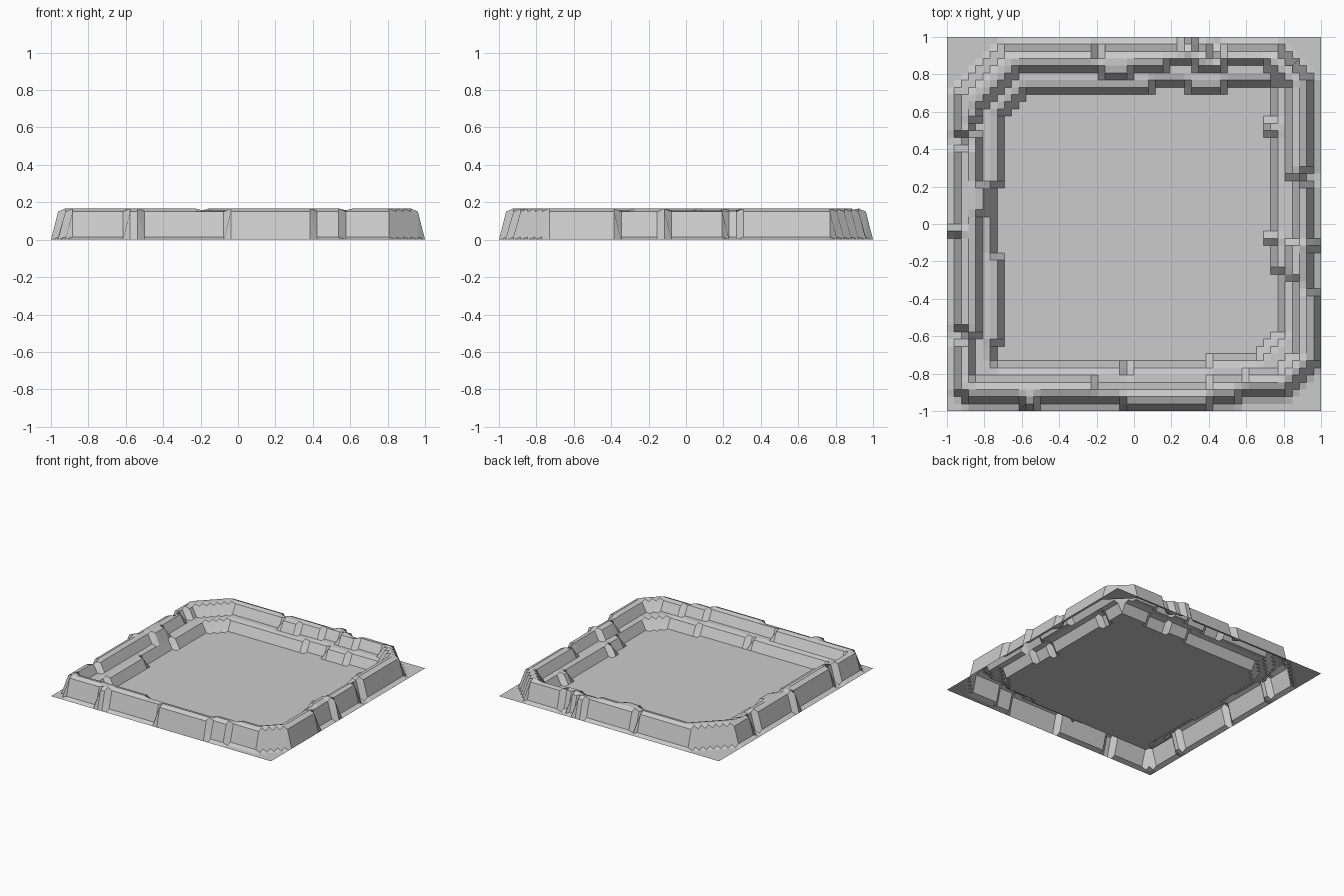
import bpy, bmesh

if "Cube" in bpy.data.objects:
    bpy.data.objects.remove(bpy.data.objects["Cube"])

N = 52                      # grid cells per side
CELL = 2.0 / N

# Rows of (start, offset in cells): where each wall line runs along a side
SIDES = {
    "front": {
        "outer": [(-1, 1), (-0.6, 0), (-0.5, 1), (-0.04, 0), (0.42, 1), (0.56, 2)],
        "step":  [(-1, 4), (-0.2, 3), (0.42, 4), (0.6, 5)],
        "inner": [(-1, 6), (-0.04, 5), (0.0, 6), (0.4, 7)]},
    "back": {
        "outer": [(-1, 1), (-0.22, 2), (-0.17, 1), (0.25, 0), (0.33, 1), (0.4, 2), (0.48, 1)],
        "step":  [(-1, 4), (-0.18, 5), (0.0, 4), (0.18, 3), (0.33, 4), (0.48, 3)],
        "inner": [(-1, 7), (0.08, 6), (0.3, 7), (0.48, 6)]},
    "left": {
        "outer": [(-1, 1), (-0.63, 2), (-0.57, 1), (-0.06, 0), (0.0, 1), (0.42, 2), (0.5, 1)],
        "step":  [(-1, 3), (-0.6, 4), (0.06, 5), (0.2, 4), (0.5, 3), (0.55, 4)],
        "inner": [(-1, 6), (-0.62, 7), (-0.17, 6), (0.2, 7)]},
    "right": {
        "outer": [(-1, 0), (-0.36, 1), (-0.14, 0), (-0.08, 1), (0.2, 2), (0.27, 1)],
        "step":  [(-1, 3), (-0.3, 4), (-0.1, 3), (0.25, 4)],
        "inner": [(-1, 5), (-0.26, 6), (-0.1, 7), (-0.05, 6), (0.5, 7), (0.56, 6)]},
}
# Diagonal corner cuts in cells: front left, front right, back left, back right
CORNERS = {"outer": (4, 7, 9, 7), "step": (8, 11, 14, 11), "inner": (13, 16, 18, 13)}


def offset(side, line, t):
    value = 0
    for start, cells in SIDES[side][line]:
        if t >= start:
            value = cells
    return value


def depth(i, j, line):
    """Cells inside the given wall line."""
    x, y = i * CELL - 1, j * CELL - 1
    r, b = N - i, N - j
    fl, fr, bl, br = CORNERS[line]
    return min(j - offset("front", line, x), b - offset("back", line, x),
               i - offset("left", line, y), r - offset("right", line, y),
               i + j - fl, r + j - fr, i + b - bl, r + b - br)


def ramp(d, values):
    """Look up a ramp that starts one cell before the line."""
    return values[max(0, min(len(values) - 1, d + 1))]


def height(i, j):
    if i in (0, N) or j in (0, N):
        return 0.0
    rise = ramp(depth(i, j, "outer"), (0, 0.015, 0.15, 0.167))
    drop = (0.0, 0.12, 1.0)
    inside = 0.167 - 0.083 * ramp(depth(i, j, "step"), drop) \
                   - 0.084 * ramp(depth(i, j, "inner"), drop)
    return max(0.0, min(rise, inside))


# Open terrain sheet: flat floor with a raised terraced rim
bm = bmesh.new()
grid = [[bm.verts.new((i * CELL - 1, j * CELL - 1, height(i, j)))
         for j in range(N + 1)] for i in range(N + 1)]
for i in range(N):
    for j in range(N):
        bm.faces.new((grid[i][j], grid[i + 1][j], grid[i + 1][j + 1], grid[i][j + 1]))
mesh = bpy.data.meshes.new("walled_terrain")
bm.to_mesh(mesh)
bm.free()

grey = bpy.data.materials.new("stone grey")
grey.diffuse_color = (0.6, 0.6, 0.6, 1)
grey.use_nodes = True
grey.node_tree.nodes["Principled BSDF"].inputs["Base Color"].default_value = grey.diffuse_color
mesh.materials.append(grey)
terrain = bpy.data.objects.new("walled_terrain", mesh)
bpy.context.collection.objects.link(terrain)
